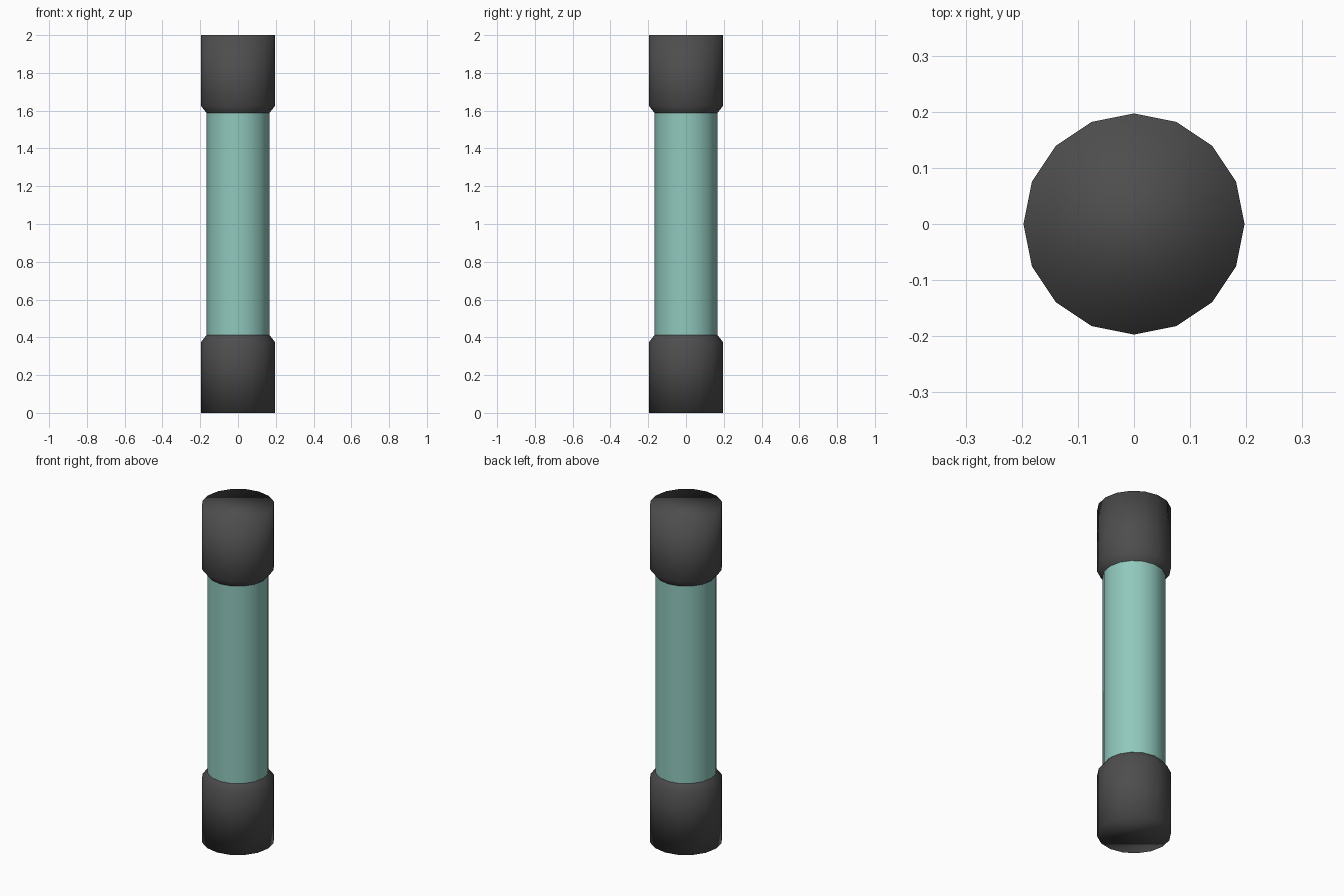
import bpy, bmesh
from math import cos, sin, tau

if "Cube" in bpy.data.objects:
    bpy.data.objects.remove(bpy.data.objects["Cube"])

SIDES = 16


def material(name, color):
    m = bpy.data.materials.new(name)
    m.diffuse_color = color
    m.use_nodes = True
    m.node_tree.nodes["Principled BSDF"].inputs["Base Color"].default_value = m.diffuse_color
    return m


def lathe(name, profile, mat, close_start=False):
    """Spin (radius, z) points, ordered upward, round the z axis."""
    bm = bmesh.new()
    rings = [[bm.verts.new((r * cos(tau * i / SIDES), r * sin(tau * i / SIDES), z))
              for i in range(SIDES)] for r, z in profile]
    for a, b in zip(rings, rings[1:]):
        for i in range(SIDES):
            j = (i + 1) % SIDES
            bm.faces.new((a[i], a[j], b[j], b[i]))
    if close_start:
        bm.faces.new(rings[0][::-1])
    bmesh.ops.recalc_face_normals(bm, faces=bm.faces)
    for f in bm.faces:
        f.smooth = True
    mesh = bpy.data.meshes.new(name)
    bm.to_mesh(mesh)
    bm.free()
    mesh.materials.append(mat)
    obj = bpy.data.objects.new(name, mesh)
    bpy.context.collection.objects.link(obj)
    return obj


dark = material("dark_cap", (0.075, 0.075, 0.075, 1))
teal = material("teal_glass", (0.28, 0.58, 0.51, 1))

# Central tube
lathe("tube", [(0.167, 0.412), (0.167, 1.588)], teal)

# End caps: flat outer end, chamfered inner rim meeting the tube
cap = [(0.197, 0.0), (0.197, 0.373), (0.167, 0.412)]
lathe("bottom_cap", cap, dark, close_start=True)
lathe("top_cap", [(r, 2 - z) for r, z in cap], dark, close_start=True)
